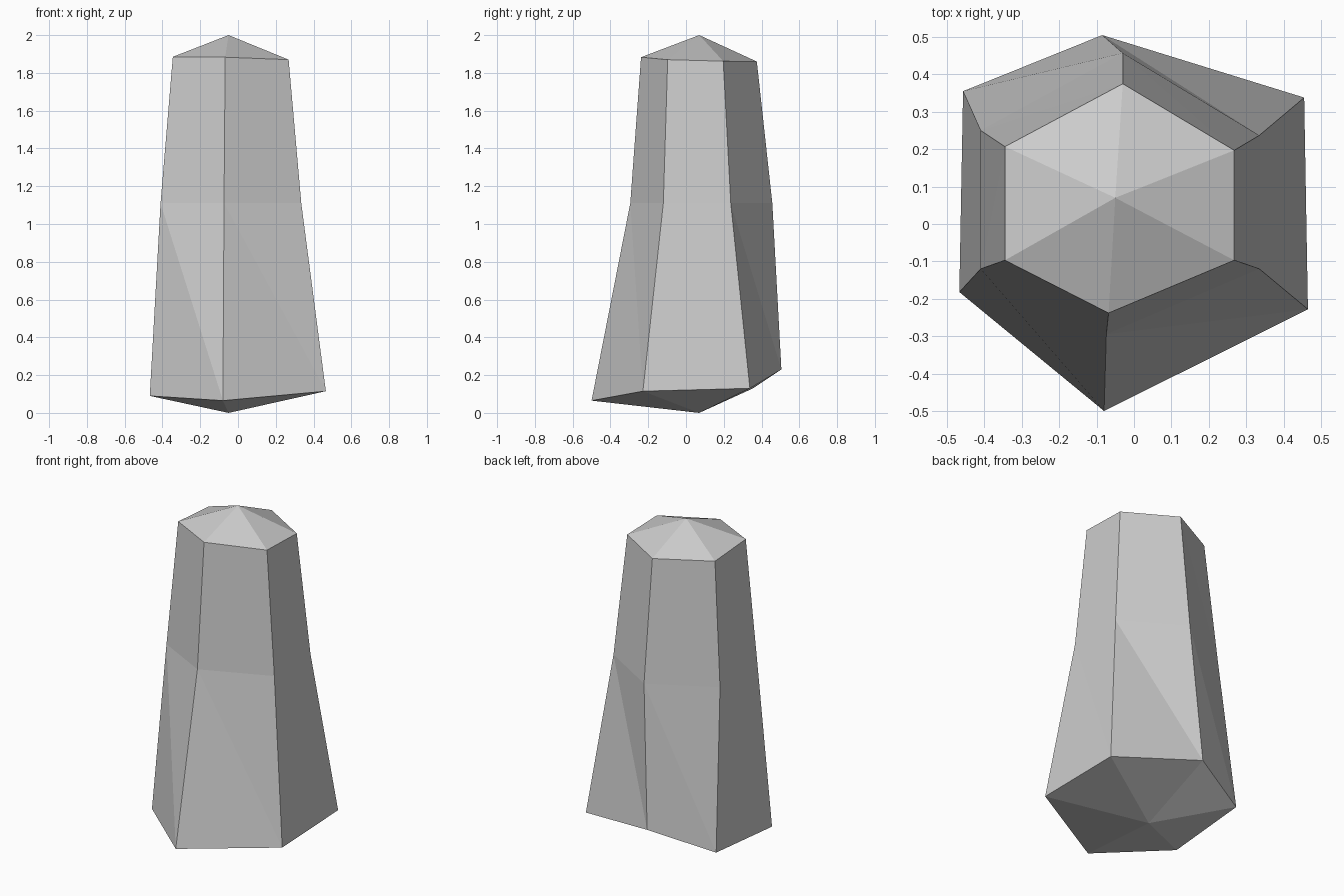
import bpy
import bmesh

if "Cube" in bpy.data.objects:
    bpy.data.objects.remove(bpy.data.objects["Cube"])

# Six corners per ring, counter-clockwise from the front-left corner
base_ring = [(-0.467, -0.182, 0.09), (-0.08, -0.50, 0.065), (0.465, -0.228, 0.115),
             (0.455, 0.338, 0.13), (-0.085, 0.505, 0.23), (-0.457, 0.355, 0.13)]
waist_ring = [(-0.41, -0.12, 1.11), (-0.074, -0.295, 1.11), (0.335, -0.12, 1.11),
              (0.335, 0.237, 1.11), (-0.03, 0.457, 1.11), (-0.41, 0.25, 1.11)]
top_ring = [(-0.345, -0.097, 1.885), (-0.068, -0.238, 1.883), (0.268, -0.097, 1.87),
            (0.268, 0.197, 1.862), (-0.03, 0.375, 1.86), (-0.345, 0.207, 1.863)]

bm = bmesh.new()
rings = [[bm.verts.new(p) for p in ring] for ring in (base_ring, waist_ring, top_ring)]
bottom_tip = bm.verts.new((-0.05, 0.07, 0.0))
top_tip = bm.verts.new((-0.05, 0.07, 2.0))

for i in range(6):
    j = (i + 1) % 6
    # Faceted sides
    for low, high in zip(rings, rings[1:]):
        bm.faces.new((low[i], low[j], high[i]))
        bm.faces.new((high[i], low[j], high[j]))
    # Shallow pointed ends
    bm.faces.new((rings[0][j], rings[0][i], bottom_tip))
    bm.faces.new((rings[-1][i], rings[-1][j], top_tip))

# Stone pillar
mesh = bpy.data.meshes.new("stone_pillar")
bm.to_mesh(mesh)
bm.free()
bpy.context.collection.objects.link(bpy.data.objects.new("stone_pillar", mesh))
